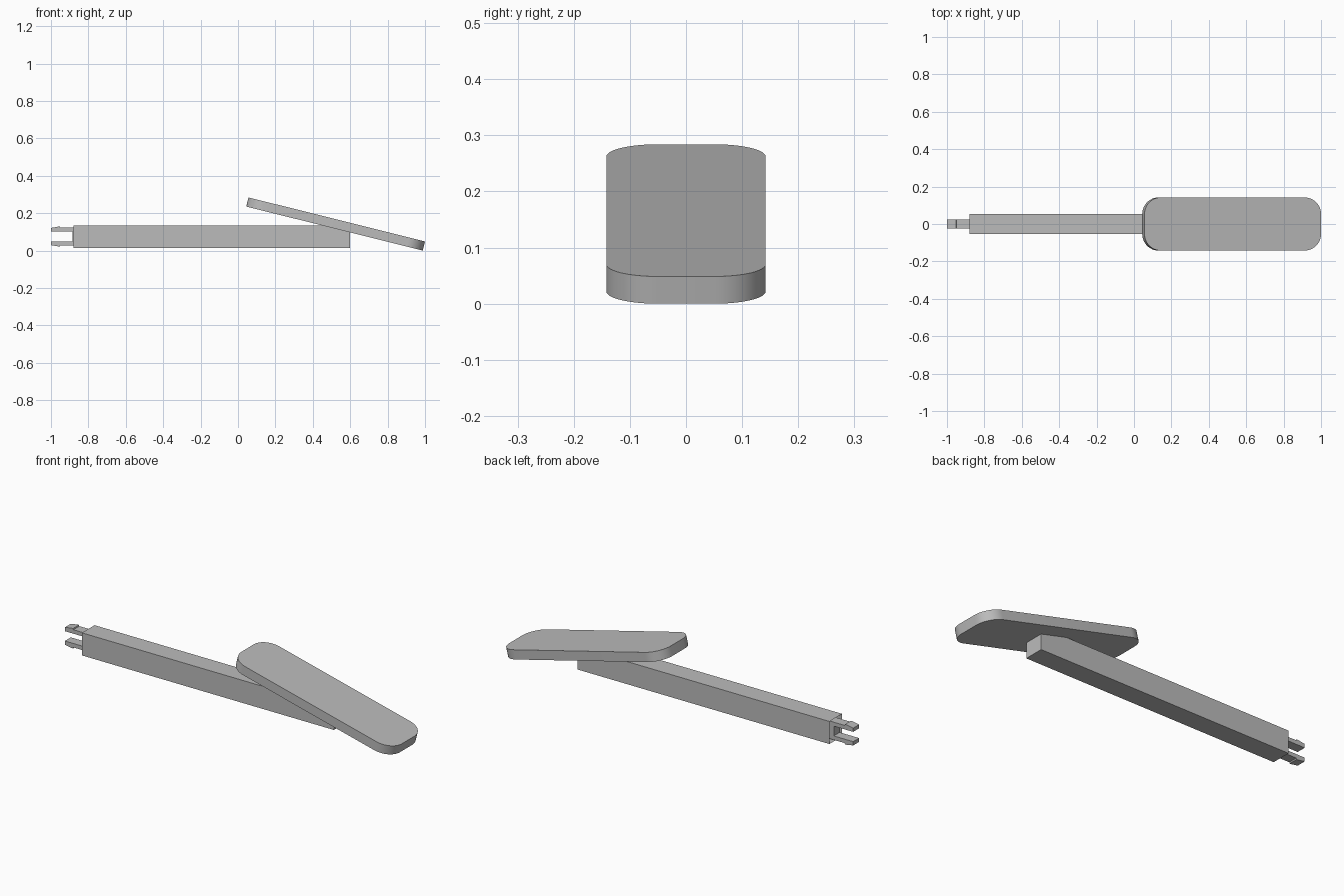
import bpy, bmesh, math
from mathutils import Matrix

old = bpy.data.objects.get("Cube")
if old:
    bpy.data.objects.remove(old, do_unlink=True)

GREY = (0.5, 0.5, 0.5, 1)
grey = bpy.data.materials.new("plain grey")
grey.use_nodes = True
grey.diffuse_color = GREY
grey.node_tree.nodes["Principled BSDF"].inputs["Base Color"].default_value = GREY


def finish(name, bm):
    bmesh.ops.recalc_face_normals(bm, faces=bm.faces)
    mesh = bpy.data.meshes.new(name)
    bm.to_mesh(mesh)
    bm.free()
    mesh.materials.append(grey)
    obj = bpy.data.objects.new(name, mesh)
    bpy.context.collection.objects.link(obj)
    return obj


def extrude_profile(name, points, direction):
    """Closed solid made by pushing a flat outline along a direction."""
    bm = bmesh.new()
    face = bm.faces.new([bm.verts.new(p) for p in points])
    result = bmesh.ops.extrude_face_region(bm, geom=[face], use_keep_orig=True)
    moved = [v for v in result["geom"] if isinstance(v, bmesh.types.BMVert)]
    bmesh.ops.translate(bm, verts=moved, vec=direction)
    return finish(name, bm)


# Square arm with a hollow socket at its left end
MID_Z = 0.075
START, END = -0.88, 0.6
bm = bmesh.new()
size = Matrix.Diagonal((END - START, 0.106, 0.12, 1))
bmesh.ops.create_cube(bm, size=1, matrix=Matrix.Translation(((START + END) / 2, 0, MID_Z)) @ size)
bm.faces.ensure_lookup_table()
mouth = min(bm.faces, key=lambda f: f.calc_center_median().x)
bmesh.ops.inset_region(bm, faces=[mouth], thickness=0.012)
bmesh.ops.translate(bm, verts=mouth.verts, vec=(0.2, 0, 0))
finish("arm", bm)

# Two-pronged clip: upper half outline, mirrored for the lower half
upper = [(-0.7, 0.047), (-0.95, 0.047), (-0.952, 0.053), (-0.96, 0.053),
         (-1.0, 0.046), (-1.0, 0.026), (-0.886, 0.026)]
lower = [(x, -z) for x, z in reversed(upper)]
outline = [(x, -0.025, MID_Z + z) for x, z in upper + lower]
extrude_profile("clip", outline, (0, 0.05, 0))

# Tilted paddle with rounded corners
LENGTH, WIDTH, THICK, RADIUS, STEPS = 0.973, 0.284, 0.05, 0.09, 12
corners = []
for quarter, (sx, sy) in enumerate([(1, 1), (-1, 1), (-1, -1), (1, -1)]):
    for i in range(STEPS + 1):
        a = math.pi / 2 * (quarter + i / STEPS)
        corners.append((sx * (LENGTH / 2 - RADIUS) + RADIUS * math.cos(a),
                        sy * (WIDTH / 2 - RADIUS) + RADIUS * math.sin(a), -THICK / 2))
paddle = extrude_profile("paddle", corners, (0, 0, THICK))
paddle.data.transform(Matrix.Translation((0.522, 0, 0.142)) @ Matrix.Rotation(math.radians(14), 4, "Y"))
bpy.ops.object.select_all(action="DESELECT")
paddle.select_set(True)
bpy.context.view_layer.objects.active = paddle
bpy.ops.object.shade_smooth_by_angle(angle=math.radians(30))
